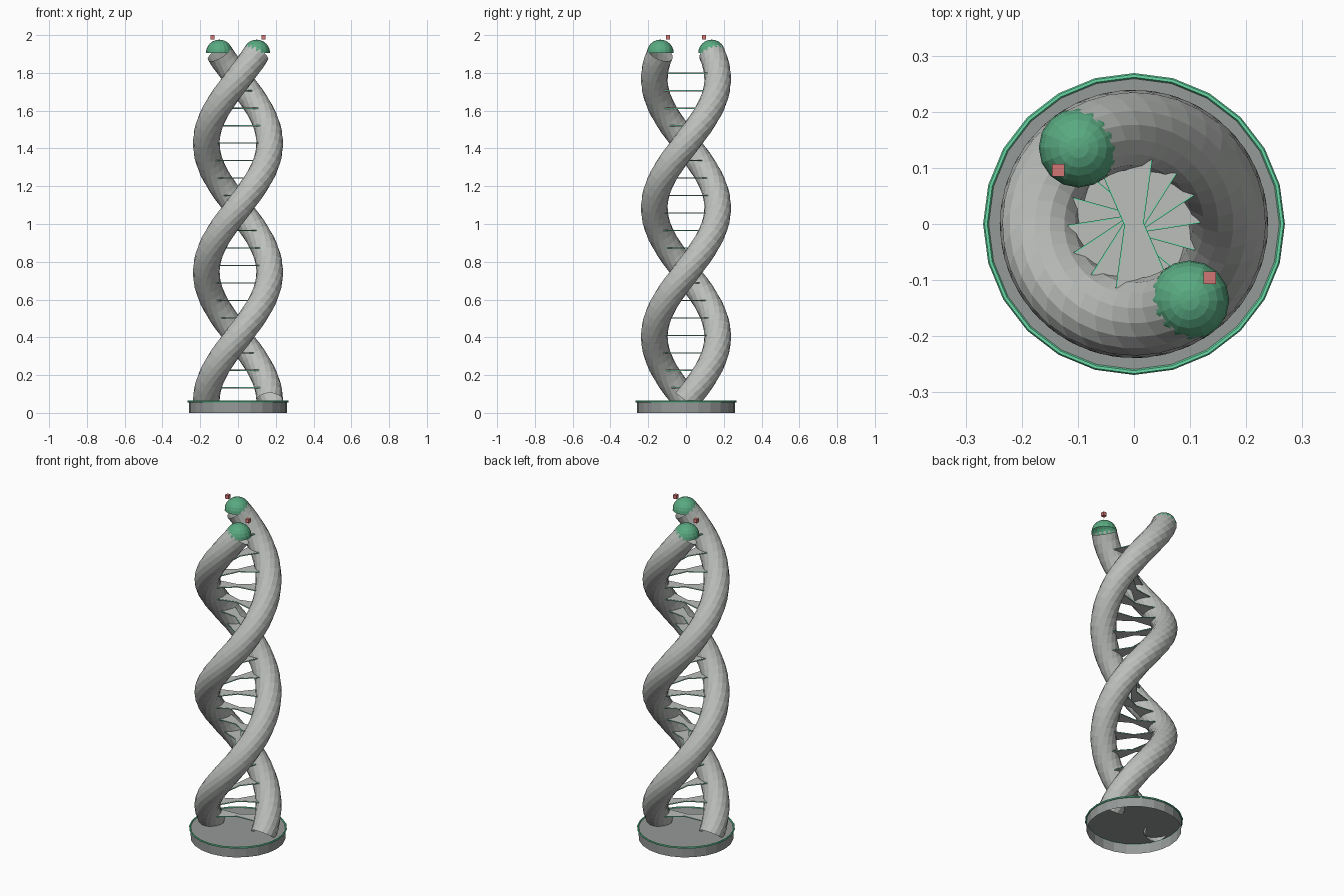
import bpy, bmesh, math
from mathutils import Vector, Matrix

cube = bpy.data.objects.get("Cube")
if cube:
    bpy.data.objects.remove(cube, do_unlink=True)


def material(name, rgb):
    mat = bpy.data.materials.new(name)
    mat.use_nodes = True
    mat.diffuse_color = (*rgb, 1)
    mat.node_tree.nodes["Principled BSDF"].inputs["Base Color"].default_value = (*rgb, 1)
    return mat


LIGHT_GREY = material("light grey", (0.50, 0.52, 0.50))
MID_GREY = material("mid grey", (0.30, 0.32, 0.31))
GREEN = material("dome green", (0.10, 0.40, 0.22))
BRIGHT_GREEN = material("bright green", (0.14, 0.70, 0.38))
RED = material("soft red", (0.65, 0.18, 0.18))

# Shared helix dimensions
BOTTOM, TOP = 0.0625, 1.905
HELIX_R, TUBE_R = 0.168, 0.071
TURN = math.radians(486)
STEPS, SIDES = 48, 16


def finish(name, bm, mat):
    bmesh.ops.recalc_face_normals(bm, faces=bm.faces)
    mesh = bpy.data.meshes.new(name)
    bm.to_mesh(mesh)
    bm.free()
    mesh.materials.append(mat)
    obj = bpy.data.objects.new(name, mesh)
    bpy.context.collection.objects.link(obj)
    return obj


def angle_at(z):
    return TURN * (z - BOTTOM) / (TOP - BOTTOM)


def strand_point(z, phase):
    a = angle_at(z) + phase
    return Vector((HELIX_R * math.cos(a), HELIX_R * math.sin(a), z))


def strand(name, phase):
    """Open round tube swept along a helix."""
    bm = bmesh.new()
    rings = []
    slope = HELIX_R * TURN / (TOP - BOTTOM)
    for i in range(STEPS + 1):
        z = BOTTOM + (TOP - BOTTOM) * i / STEPS
        centre = strand_point(z, phase)
        out = Vector((centre.x, centre.y, 0)).normalized()
        tangent = Vector((-out.y * slope, out.x * slope, 1)).normalized()
        side = tangent.cross(out)
        ring = []
        for j in range(SIDES):
            a = math.tau * j / SIDES
            ring.append(bm.verts.new(centre + TUBE_R * (out * math.cos(a) + side * math.sin(a))))
        rings.append(ring)
    for low, high in zip(rings, rings[1:]):
        for j in range(SIDES):
            k = (j + 1) % SIDES
            bm.faces.new((low[j], low[k], high[k], high[j]))
    finish(name, bm, LIGHT_GREY)


def dome(name, phase):
    """Hemisphere over the end of a strand."""
    bm = bmesh.new()
    bmesh.ops.create_uvsphere(bm, u_segments=16, v_segments=12, radius=TUBE_R)
    bmesh.ops.delete(bm, geom=[v for v in bm.verts if v.co.z < -0.001], context='VERTS')
    bm.transform(Matrix.Translation(strand_point(TOP, phase)))
    finish(name, bm, GREEN)


def bow_plate(name, z, waist, flare, thick, mat):
    """Flat rung, narrow at the axis and wide where it meets the strands."""
    bm = bmesh.new()
    outline = [(-HELIX_R, -flare), (0, -waist), (HELIX_R, -flare),
               (HELIX_R, flare), (0, waist), (-HELIX_R, flare)]
    layers = [[bm.verts.new((x, y, s * thick / 2)) for x, y in outline] for s in (-1, 1)]
    low, high = layers
    for a, b, c, d in ((0, 1, 4, 5), (1, 2, 3, 4)):
        for ring in layers:
            bm.faces.new([ring[i] for i in (a, b, c, d)])
    for i in range(6):
        k = (i + 1) % 6
        bm.faces.new((low[i], low[k], high[k], high[i]))
    bm.transform(Matrix.Translation((0, 0, z)) @ Matrix.Rotation(angle_at(z), 4, 'Z'))
    finish(name, bm, mat)


# Strands with their domes and floating cubes
for label, phase, sign in (("left", math.pi, 1), ("right", 0, -1)):
    strand(label + "_strand", phase)
    dome(label + "_dome", phase)
    bm = bmesh.new()
    bmesh.ops.create_cube(bm, size=0.022)
    bm.transform(Matrix.Translation((0.135 * sign, -0.096 * sign, 1.989)))
    finish(label + "_floating_cube", bm, RED)

# Rungs with a bright edge strip
for n in range(19):
    height = 0.133 + 0.0925 * n
    bow_plate(f"rung_{n + 1}", height, 0.015, 0.062, 0.006, LIGHT_GREY)
    bow_plate(f"rung_edge_{n + 1}", height, 0.0175, 0.0645, 0.003, BRIGHT_GREEN)

# Base, open underneath
bm = bmesh.new()
bmesh.ops.create_cone(bm, cap_ends=True, segments=24, radius1=0.26, radius2=0.26, depth=0.06)
bmesh.ops.translate(bm, verts=bm.verts, vec=(0, 0, 0.03))
bmesh.ops.delete(bm, geom=[f for f in bm.faces if f.calc_center_median().z < 0.01],
                 context='FACES_ONLY')
finish("base", bm, MID_GREY)

# Bright rim around the top of the base
bpy.ops.mesh.primitive_torus_add(major_segments=24, minor_segments=6, major_radius=0.264,
                                 minor_radius=0.005, location=(0, 0, 0.06))
rim = bpy.context.object
rim.name = "base_rim"
rim.data.materials.append(BRIGHT_GREEN)
